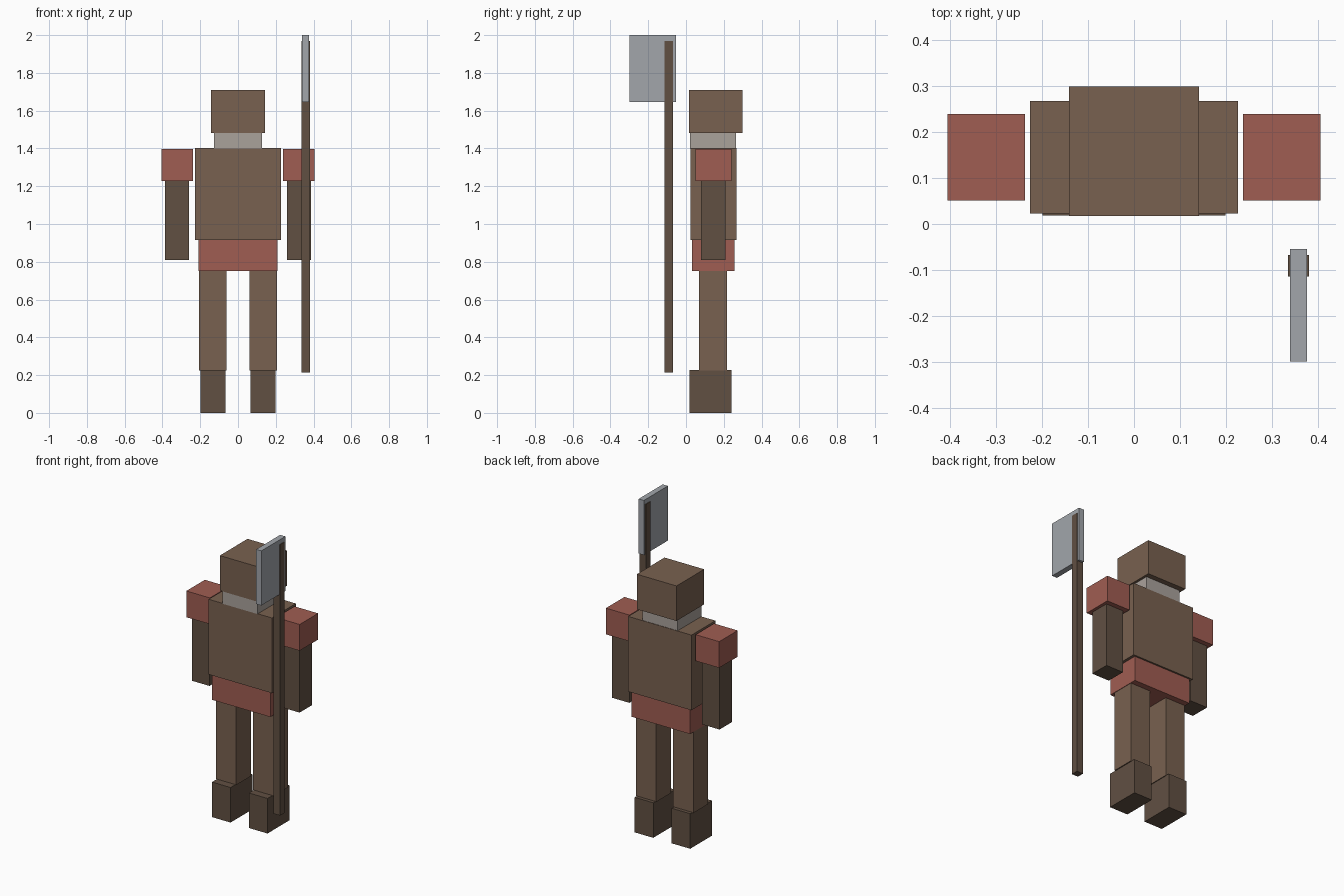
import bpy
import bmesh

if "Cube" in bpy.data.objects:
    bpy.data.objects.remove(bpy.data.objects["Cube"])


def material(name, rgb):
    mat = bpy.data.materials.new(name)
    mat.diffuse_color = (*rgb, 1.0)
    mat.use_nodes = True
    mat.node_tree.nodes["Principled BSDF"].inputs["Base Color"].default_value = mat.diffuse_color
    return mat


BROWN = material("brown", (0.19, 0.12, 0.08))
DARK = material("dark_brown", (0.12, 0.08, 0.055))
RED = material("red", (0.35, 0.11, 0.085))
PALE = material("pale_grey", (0.40, 0.36, 0.33))
STEEL = material("steel", (0.36, 0.38, 0.41))


def box(name, x, y, z, mat):
    """Flat-sided block spanning the given (min, max) ranges."""
    bm = bmesh.new()
    bmesh.ops.create_cube(bm, size=1)
    for v in bm.verts:
        v.co = [lo + (c + 0.5) * (hi - lo) for c, (lo, hi) in zip(v.co, (x, y, z))]
    mesh = bpy.data.meshes.new(name)
    bm.to_mesh(mesh)
    bm.free()
    mesh.materials.append(mat)
    obj = bpy.data.objects.new(name, mesh)
    bpy.context.collection.objects.link(obj)
    return obj


def pair(name, x, y, z, mat):
    """The same block on the left and right sides."""
    box("right_" + name, x, y, z, mat)
    box("left_" + name, (-x[1], -x[0]), y, z, mat)


# Head and body
box("head", (-0.142, 0.142), (0.017, 0.30), (1.483, 1.71), BROWN)
box("neck", (-0.126, 0.126), (0.022, 0.265), (1.40, 1.483), PALE)
box("torso", (-0.227, 0.227), (0.023, 0.268), (0.915, 1.402), BROWN)
box("hips", (-0.209, 0.209), (0.032, 0.257), (0.752, 0.915), RED)

# Limbs
pair("shoulder", (0.237, 0.406), (0.051, 0.24), (1.227, 1.397), RED)
pair("arm", (0.26, 0.386), (0.079, 0.208), (0.81, 1.227), DARK)
pair("leg", (0.061, 0.206), (0.068, 0.218), (0.225, 0.752), BROWN)
pair("boot", (0.066, 0.199), (0.018, 0.241), (0.0, 0.227), DARK)

# Long axe held on the right side
box("axe_shaft", (0.335, 0.381), (-0.114, -0.068), (0.215, 1.97), DARK)
box("axe_blade", (0.34, 0.377), (-0.30, -0.054), (1.646, 2.0), STEEL)
